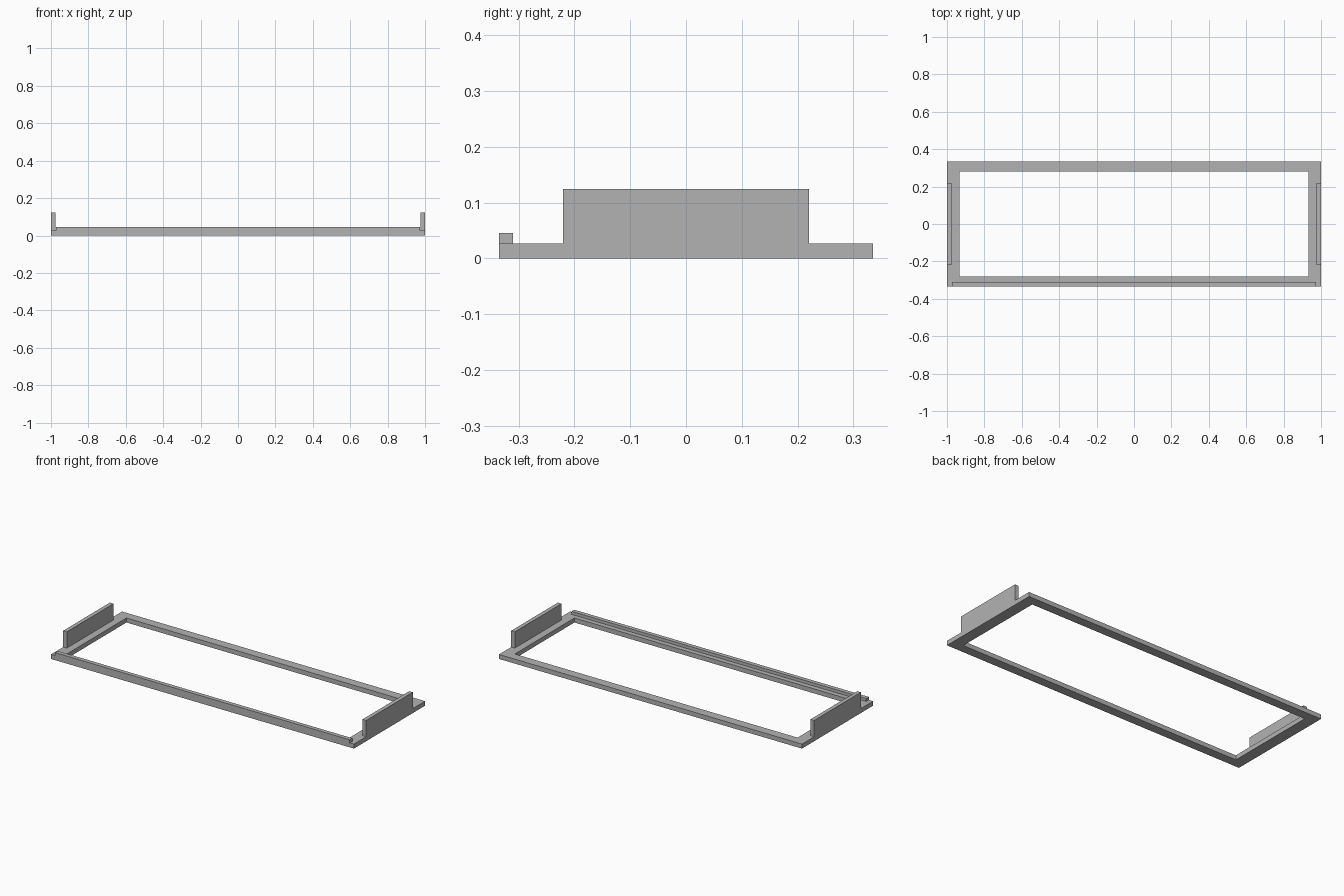
import bpy
import bmesh

default = bpy.data.objects.get("Cube")
if default:
    bpy.data.objects.remove(default, do_unlink=True)

HALF_X, HALF_Y = 1.0, 0.335      # outer frame
HOLE_X, HOLE_Y = 0.933, 0.281    # opening
BASE = 0.027                     # frame thickness
TAB_TOP, TAB_Y, TAB_THICK = 0.124, 0.22, 0.024
LIP_TOP, LIP_X, LIP_DEPTH = 0.045, 0.972, 0.025

grey = bpy.data.materials.new("plain grey")
grey.use_nodes = True
colour = (0.45, 0.45, 0.45, 1)
grey.diffuse_color = colour
grey.node_tree.nodes["Principled BSDF"].inputs["Base Color"].default_value = colour


def add_object(name, bm):
    bmesh.ops.recalc_face_normals(bm, faces=bm.faces)
    mesh = bpy.data.meshes.new(name)
    bm.to_mesh(mesh)
    bm.free()
    mesh.materials.append(grey)
    obj = bpy.data.objects.new(name, mesh)
    bpy.context.collection.objects.link(obj)
    return obj


def box(name, low, high):
    bm = bmesh.new()
    bmesh.ops.create_cube(bm, size=1)
    for v in bm.verts:
        v.co = [low[i] if v.co[i] < 0 else high[i] for i in range(3)]
    return add_object(name, bm)


def frame(name):
    """Rectangular ring, extruded upwards."""
    bm = bmesh.new()
    corners = [(-1, -1), (1, -1), (1, 1), (-1, 1)]
    outer = [bm.verts.new((x * HALF_X, y * HALF_Y, 0)) for x, y in corners]
    inner = [bm.verts.new((x * HOLE_X, y * HOLE_Y, 0)) for x, y in corners]
    for i in range(4):
        j = (i + 1) % 4
        bm.faces.new((outer[i], outer[j], inner[j], inner[i]))
    ring = bmesh.ops.extrude_face_region(bm, geom=bm.faces[:], use_keep_orig=True)
    top = [g for g in ring["geom"] if isinstance(g, bmesh.types.BMVert)]
    bmesh.ops.translate(bm, verts=top, vec=(0, 0, BASE))
    return add_object(name, bm)


# Flat base frame
frame("base_frame")

# Upright tabs at both ends
for side, name in ((1, "left_tab"), (-1, "right_tab")):
    xs = sorted((side * HALF_X, side * (HALF_X - TAB_THICK)))
    box(name, (xs[0], -TAB_Y, BASE), (xs[1], TAB_Y, TAB_TOP))

# Low lip along the front edge
box("front_lip", (-LIP_X, -HALF_Y, BASE), (LIP_X, -HALF_Y + LIP_DEPTH, LIP_TOP))
